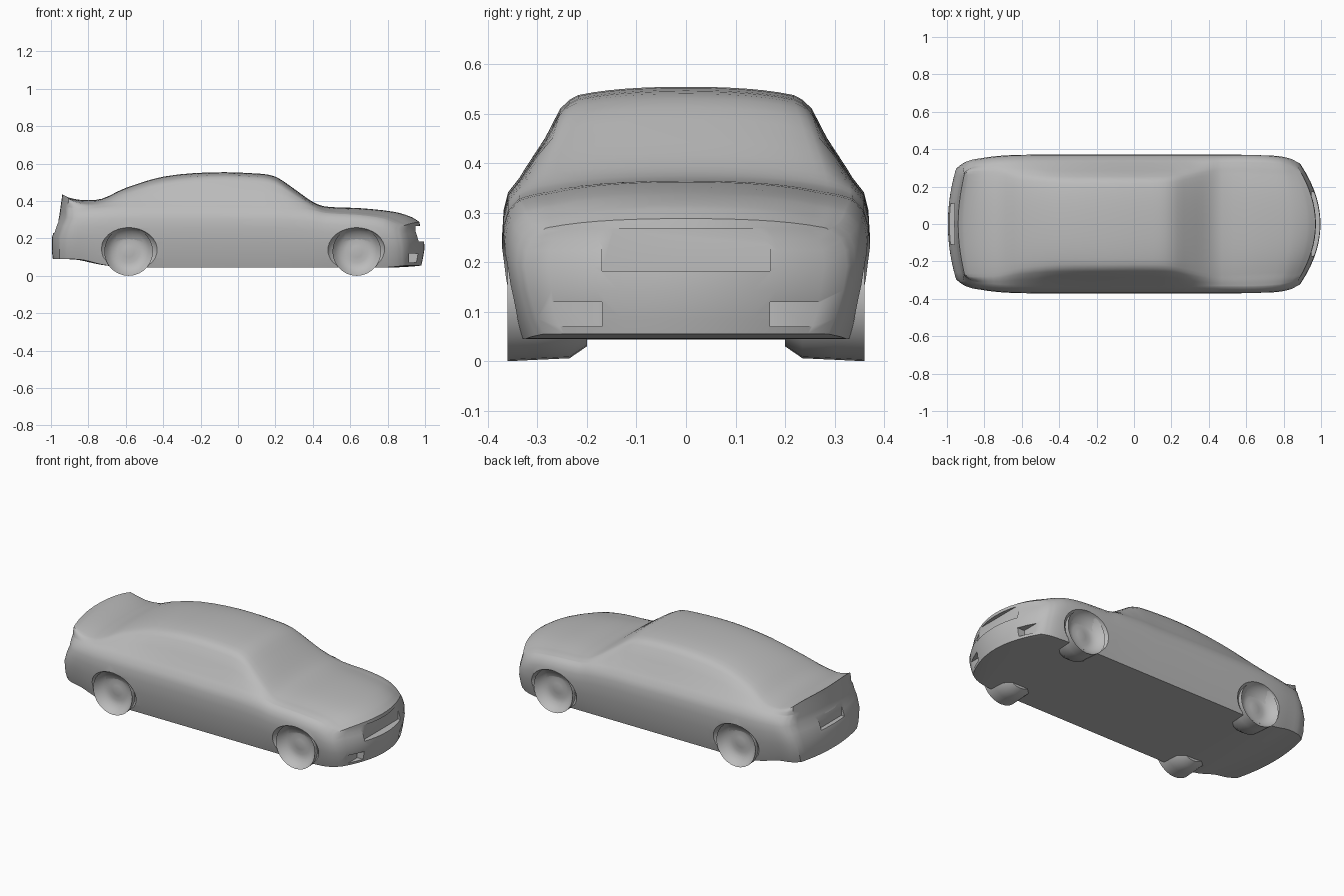
import bpy, bmesh, math
from mathutils import Matrix

if "Cube" in bpy.data.objects:
    bpy.data.objects.remove(bpy.data.objects["Cube"])

paint = bpy.data.materials.new("light grey")
paint.use_nodes = True
GREY = (0.5, 0.5, 0.5, 1)
paint.diffuse_color = GREY
paint.node_tree.nodes["Principled BSDF"].inputs["Base Color"].default_value = GREY


def finish(bm, name, mat=True):
    bmesh.ops.recalc_face_normals(bm, faces=bm.faces)
    mesh = bpy.data.meshes.new(name)
    bm.to_mesh(mesh)
    bm.free()
    obj = bpy.data.objects.new(name, mesh)
    bpy.context.collection.objects.link(obj)
    if mat:
        mesh.materials.append(paint)
    return obj


def activate(obj):
    bpy.ops.object.select_all(action='DESELECT')
    obj.select_set(True)
    bpy.context.view_layer.objects.active = obj


def smooth(obj, angle=35):
    activate(obj)
    bpy.ops.object.shade_smooth_by_angle(angle=math.radians(angle))


def lerp_table(t, table):
    if t <= table[0][0]:
        return table[0][1]
    for (a, va), (b, vb) in zip(table, table[1:]):
        if t <= b:
            return va + (vb - va) * (t - a) / (b - a)
    return table[-1][1]


# Body stations: x, half width, floor z, belt z, top corner z, top centre z, top half width
STATIONS = [
    (-1.0, .305, .09, .365, .415, .435, .275),
    (-.96, .335, .09, .36, .40, .42, .285),
    (-.86, .352, .085, .36, .385, .405, .285),
    (-.74, .364, .06, .365, .395, .412, .28),
    (-.6, .370, .045, .37, .45, .47, .255),
    (-.4, .371, .045, .37, .508, .53, .24),
    (-.15, .371, .045, .37, .533, .553, .24),
    (.1, .371, .045, .365, .527, .547, .24),
    (.2, .371, .045, .365, .508, .53, .245),
    (.3, .371, .045, .36, .443, .465, .265),
    (.4, .371, .045, .35, .378, .395, .285),
    (.47, .371, .045, .335, .35, .37, .29),
    (.65, .371, .045, .325, .338, .362, .285),
    (.85, .362, .045, .305, .318, .342, .28),
    (.95, .348, .05, .28, .29, .315, .28),
    (1.0, .325, .055, .265, .272, .288, .27),
]
# Distance the tail and nose faces lean inward at each height
TAIL = [(.09, .01), (.17, 0), (.25, .012), (.29, .04), (.43, .06)]
NOSE = [(.055, .02), (.12, .005), (.17, 0), (.21, .01), (.25, .025), (.29, .03)]


def refine(rows, n):
    out = []
    for i in range(len(rows) - 1):
        p = [rows[max(0, min(len(rows) - 1, i + d))] for d in (-1, 0, 1, 2)]
        h = p[2][0] - p[1][0]
        for s in range(n):
            t = s / n
            row = [p[1][0] + h * t]
            for c in range(1, len(rows[0])):
                m1 = (p[2][c] - p[0][c]) / (p[2][0] - p[0][0]) * h
                m2 = (p[3][c] - p[1][c]) / (p[3][0] - p[1][0]) * h
                a, b = p[1][c], p[2][c]
                row.append(a + m1 * t + (3 * (b - a) - 2 * m1 - m2) * t * t
                           + (2 * (a - b) + m1 + m2) * t ** 3)
            out.append(row)
    out.append(list(rows[-1]))
    return out


def levels(row):
    """Half width and height of one side, from the floor up to the top edge."""
    x, w, zb, belt, corner, crown, top = row
    lip = belt - zb
    pts = [(w - .038, zb), (w - .024, zb + .15 * lip), (w - .008, zb + .42 * lip),
           (w, zb + .65 * lip), (w - .003, zb + .8 * lip), (w - .012, zb + .91 * lip),
           (w - .035, belt)]
    rise = corner - belt
    glass = -.004 if -.5 < x < .25 else .003
    for f in (.12, .5, .85):
        pts.append((w - .035 + (top - w + .035) * f + glass * (f == .5), belt + rise * f))
    pts.append((top - .004, corner - rise * .04))
    pts.append((top - .022, corner + .003))
    return pts


# Body: a subdivided box mapped onto the stations
rows = refine(STATIONS, 3)
COLS = 14
NX = len(rows) - 1
NZ = len(levels(rows[0])) - 1
bm = bmesh.new()
cache = {}


def vert(i, j, k):
    if (i, j, k) not in cache:
        row = rows[i]
        y, z = levels(row)[k]
        s = 2 * j / COLS - 1
        if k == NZ:
            z += (row[5] - z) * (1 - s ** 4 * .4 - s * s * .6)
        y *= s
        x = row[0]
        weight = max(0, (abs(x) - .6) / .4) ** 1.5
        if x > 0:
            x -= weight * (1.05 * y * y + lerp_table(z, NOSE))
        else:
            x += weight * (.5 * y * y + lerp_table(z, TAIL))
        cache[i, j, k] = bm.verts.new((x, y, z))
    return cache[i, j, k]


for i in range(NX):
    for j in range(COLS):
        for k in (0, NZ):
            bm.faces.new([vert(i, j, k), vert(i + 1, j, k), vert(i + 1, j + 1, k), vert(i, j + 1, k)])
    for k in range(NZ):
        for j in (0, COLS):
            bm.faces.new([vert(i, j, k), vert(i + 1, j, k), vert(i + 1, j, k + 1), vert(i, j, k + 1)])
for i in (0, NX):
    for j in range(COLS):
        for k in range(NZ):
            bm.faces.new([vert(i, j, k), vert(i, j + 1, k), vert(i, j + 1, k + 1), vert(i, j, k + 1)])
body = finish(bm, "car_body")


def cut(cutter):
    mod = body.modifiers.new("cut", 'BOOLEAN')
    mod.operation = 'DIFFERENCE'
    mod.solver = 'EXACT'
    mod.object = cutter
    activate(body)
    bpy.ops.object.modifier_apply(modifier=mod.name)
    bpy.data.objects.remove(cutter)


def box(name, centre, size):
    bm = bmesh.new()
    bmesh.ops.create_cube(bm, size=1, matrix=Matrix.Translation(centre) @ Matrix.Diagonal((*size, 1)))
    return finish(bm, name, False)


# Grille, bumper intakes and rear plate recess
cut(box("grille_cutter", (1.0, 0, .225), (.1, .34, .085)))
for side in (-1, 1):
    cut(box("intake_cutter", (.965, side * .235, .095), (.1, .13, .05)))
cut(box("plate_cutter", (-1.0, 0, .265), (.08, .22, .07)))

# Dished wheel arches, with shallow dished wheels standing in them
WHEEL = [(0, .318), (.03, .316), (.06, .312), (.09, .318), (.115, .338), (.13, .36),
         (.127, .30), (.124, .235), (.10, .20), (0, .20)]
for x, end in ((-.585, "rear"), (.635, "front")):
    for side, hand in ((1, "left"), (-1, "right")):
        bm = bmesh.new()
        bmesh.ops.create_uvsphere(bm, u_segments=32, v_segments=16, radius=1,
                                  matrix=Matrix.Translation((x, side * .385, .125))
                                  @ Matrix.Diagonal((.165, .085, .135, 1)))
        cut(finish(bm, "arch_cutter", False))
        bm = bmesh.new()
        ring = [bm.verts.new((r, side * y, 0)) for r, y in WHEEL]
        edges = [bm.edges.new(pair) for pair in zip(ring, ring[1:])]
        bmesh.ops.spin(bm, geom=ring + edges, cent=(0, 0, 0), axis=(0, 1, 0),
                       angle=math.tau, steps=28, use_duplicate=False)
        bmesh.ops.remove_doubles(bm, verts=bm.verts, dist=.0005)
        bmesh.ops.translate(bm, verts=bm.verts, vec=(x, 0, .13))
        smooth(finish(bm, f"{end}_{hand}_wheel"))
smooth(body)
